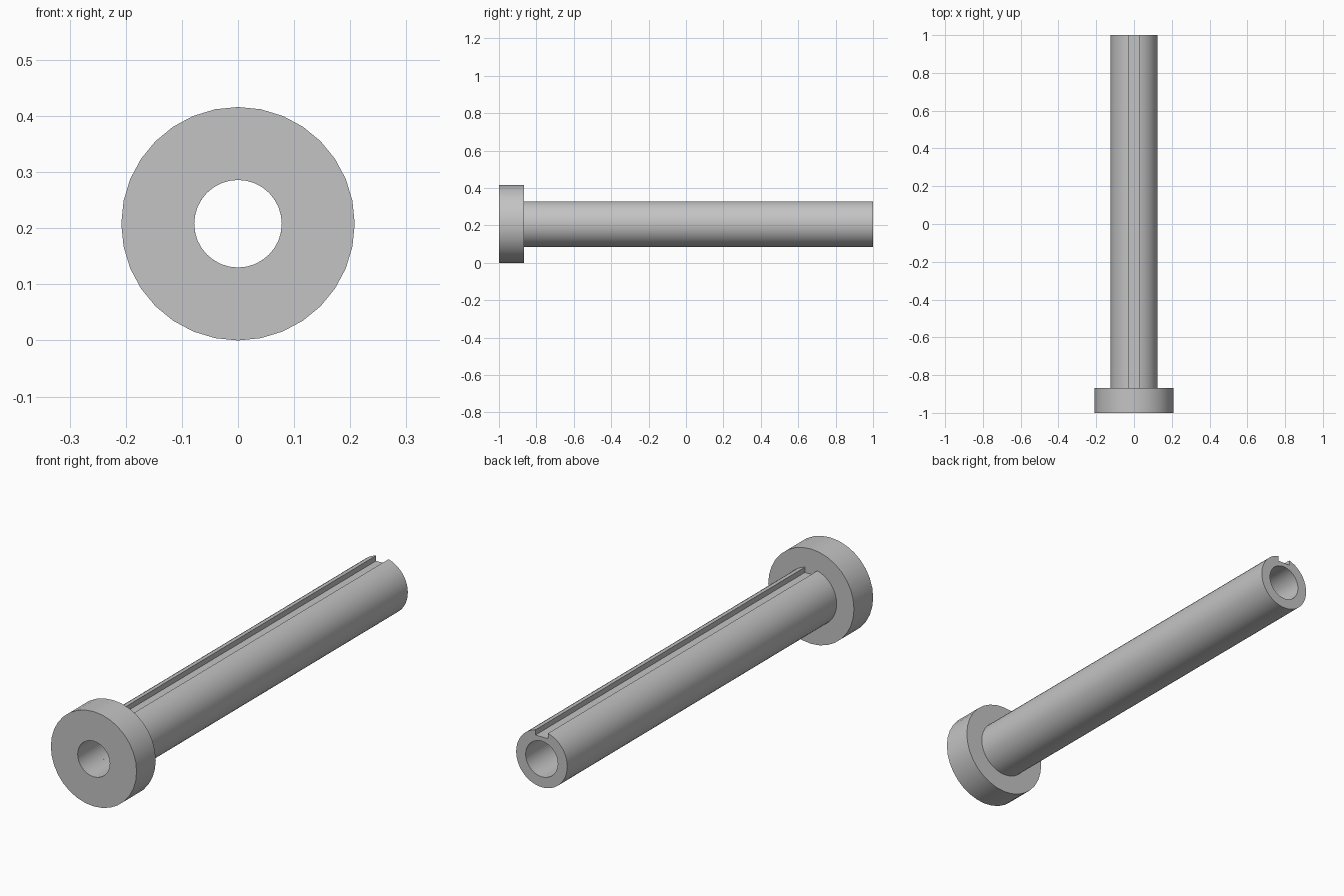
import bpy
import bmesh
from math import cos, sin, tau, radians

cube = bpy.data.objects.get("Cube")
if cube:
    bpy.data.objects.remove(cube, do_unlink=True)

AXIS_Z = 0.208
BORE = 0.078
HEAD_BACK = -0.867

steel = bpy.data.materials.new("plain grey")
steel.use_nodes = True
grey = (0.55, 0.55, 0.55, 1)
steel.diffuse_color = grey
steel.node_tree.nodes["Principled BSDF"].inputs["Base Color"].default_value = grey


def tube(name, radius, front, back, sides):
    """Hollow cylinder along y, made from four rings joined in a loop."""
    bm = bmesh.new()
    corners = [(radius, front), (radius, back), (BORE, back), (BORE, front)]
    rings = [[bm.verts.new((r * sin(tau * i / sides), y, AXIS_Z + r * cos(tau * i / sides)))
              for i in range(sides)] for r, y in corners]
    for k, ring in enumerate(rings):
        following = rings[(k + 1) % len(rings)]
        for i in range(sides):
            j = (i + 1) % sides
            bm.faces.new((ring[i], ring[j], following[j], following[i]))
    bmesh.ops.recalc_face_normals(bm, faces=bm.faces)
    mesh = bpy.data.meshes.new(name)
    bm.to_mesh(mesh)
    bm.free()
    mesh.materials.append(steel)
    obj = bpy.data.objects.new(name, mesh)
    bpy.context.collection.objects.link(obj)
    return obj


def activate(obj):
    bpy.ops.object.select_all(action="DESELECT")
    obj.select_set(True)
    bpy.context.view_layer.objects.active = obj


# Flanged head and long hollow shaft
head = tube("head", 0.208, -1, HEAD_BACK, 32)
shaft = tube("shaft", 0.124, HEAD_BACK, 1, 48)

# Keyway slot along the top of the shaft
bpy.ops.mesh.primitive_cube_add(size=1, location=(0, 0, AXIS_Z + 0.147))
cutter = bpy.context.object
cutter.name = "keyway_cutter"
cutter.scale = (0.06, 2.2, 0.1)
cutter.hide_render = True
cutter.data.materials.append(steel)
activate(shaft)
cut = shaft.modifiers.new("keyway", "BOOLEAN")
cut.operation = "DIFFERENCE"
cut.solver = "EXACT"
cut.object = cutter
bpy.ops.object.modifier_apply(modifier=cut.name)
bpy.data.objects.remove(cutter, do_unlink=True)

# Smooth round walls with crisp rims
for part in (head, shaft):
    activate(part)
    bpy.ops.object.shade_smooth_by_angle(angle=radians(30))
